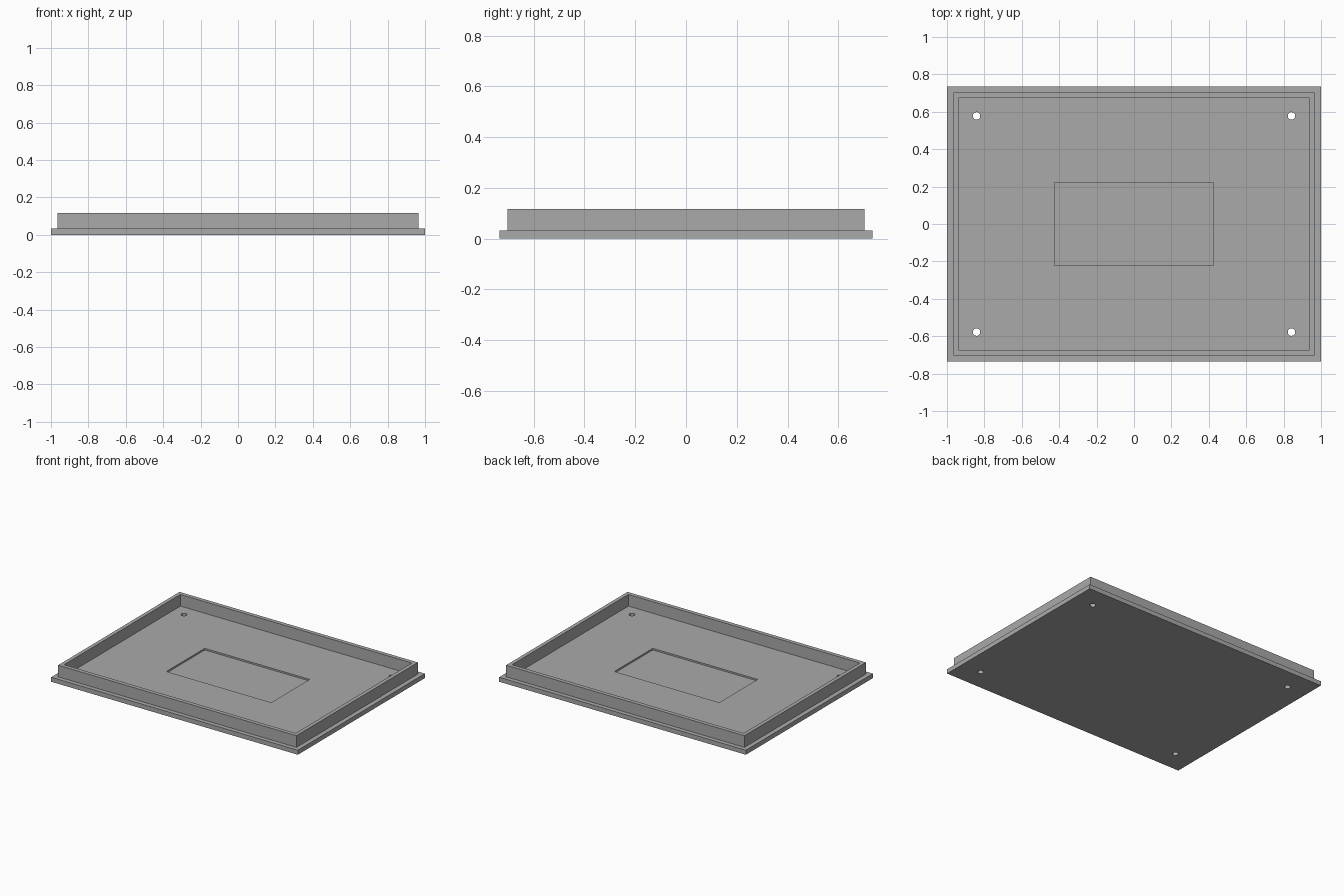
import bpy
import bmesh

cube = bpy.data.objects.get("Cube")
if cube:
    bpy.data.objects.remove(cube, do_unlink=True)

# Single grey material
grey = bpy.data.materials.new("plain grey")
grey.use_nodes = True
colour = (0.4, 0.4, 0.4, 1)
grey.diffuse_color = colour
grey.node_tree.nodes["Principled BSDF"].inputs["Base Color"].default_value = colour

FLOOR, RIM, RECESS = 0.033, 0.118, 0.021


def add_object(name, bm):
    bmesh.ops.recalc_face_normals(bm, faces=bm.faces[:])
    mesh = bpy.data.meshes.new(name)
    bm.to_mesh(mesh)
    bm.free()
    mesh.materials.append(grey)
    obj = bpy.data.objects.new(name, mesh)
    bpy.context.collection.objects.link(obj)
    return obj


# Tray: nested rectangles from the underside, over the wall, into the recess
steps = [
    (1.0, 0.735, 0), (1.0, 0.735, FLOOR),
    (0.966, 0.703, FLOOR), (0.966, 0.703, RIM),
    (0.938, 0.673, RIM), (0.938, 0.673, FLOOR),
    (0.425, 0.222, FLOOR), (0.425, 0.222, RECESS),
]
bm = bmesh.new()
rings = [[bm.verts.new((sx * x, sy * y, z))
          for sx, sy in ((-1, -1), (1, -1), (1, 1), (-1, 1))]
         for x, y, z in steps]
for a, b in zip(rings, rings[1:]):
    for i in range(4):
        j = (i + 1) % 4
        bm.faces.new((a[i], a[j], b[j], b[i]))
bm.faces.new(rings[0][::-1])
bm.faces.new(rings[-1])
tray = add_object("tray_lid", bm)

# Four through holes for screws
bm = bmesh.new()
for sx in (-1, 1):
    for sy in (-1, 1):
        made = bmesh.ops.create_cone(bm, cap_ends=True, segments=24,
                                     radius1=0.02, radius2=0.02, depth=0.2)
        bmesh.ops.translate(bm, verts=made["verts"],
                            vec=(sx * 0.842, sy * 0.578, 0))
cutter = add_object("screw_hole_cutter", bm)
cutter.hide_render = True

cut = tray.modifiers.new("screw holes", "BOOLEAN")
cut.operation = "DIFFERENCE"
cut.solver = "EXACT"
cut.object = cutter
bpy.context.view_layer.objects.active = tray
tray.select_set(True)
bpy.ops.object.modifier_apply(modifier=cut.name)
bpy.data.objects.remove(cutter, do_unlink=True)
